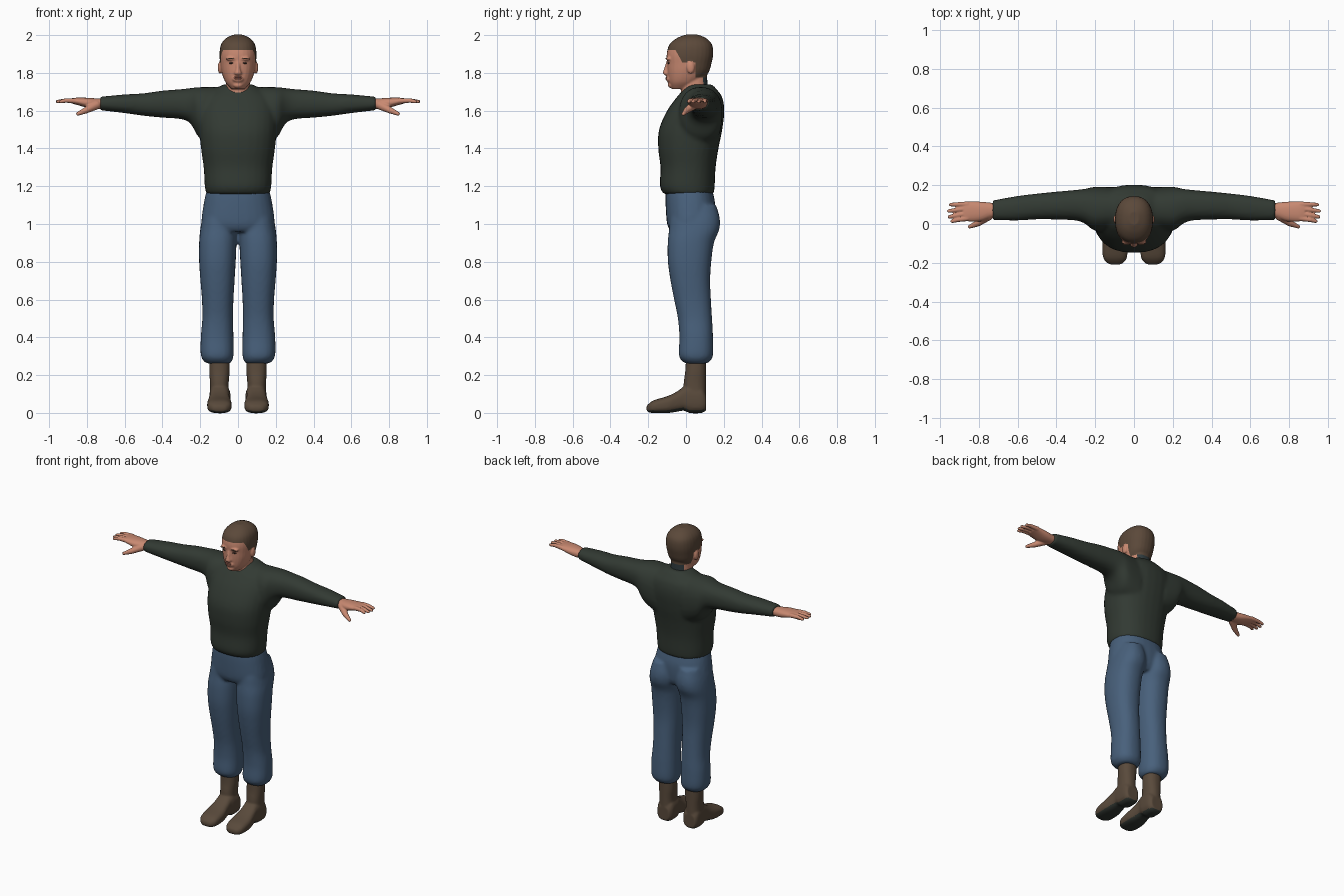
import bpy, bmesh, math
from mathutils import Vector, Matrix

default = bpy.data.objects.get("Cube")
if default:
    bpy.data.objects.remove(default, do_unlink=True)


def material(name, *rgb):
    mat = bpy.data.materials.new(name)
    mat.use_nodes = True
    color = (*rgb, 1)
    mat.diffuse_color = color
    shader = next(n for n in mat.node_tree.nodes if n.type == 'BSDF_PRINCIPLED')
    shader.inputs["Base Color"].default_value = color
    shader.inputs["Roughness"].default_value = 0.8
    return mat


skin = material("skin", .58, .25, .165)
lip = material("lip", .40, .14, .10)
dark = material("eye_dark", .06, .035, .028)
hair = material("hair_brown", .105, .066, .042)
slate = material("nape_slate", .03, .045, .05)
wool = material("sweater_green", .032, .042, .033)
denim = material("denim_blue", .065, .118, .20)
leather = material("boot_brown", .10, .068, .044)
rubber = material("sole_dark", .03, .036, .03)


def dense(rings, steps=4):
    """Smoothly interpolate between cross-sections."""
    last = len(rings) - 1
    for i in range(last):
        quad = [rings[min(max(i + k, 0), last)] for k in (-1, 0, 1, 2)]
        for k in range(steps):
            u = k / steps
            yield [b + .5 * u * (c - a + u * (2*a - 5*b + 4*c - d + u * (3*(b - c) + d - a)))
                   for a, b, c, d in zip(*quad)]
    yield rings[-1]


def loft(bm, axis, rings, side=1, power=2.3, count=28):
    """Rings are (position, low, high, low, high), or (position, half width, low, high)."""
    if len(rings[0]) == 4:
        rings = [(t, -w, w, lo, hi) for t, w, lo, hi in rings]
    loops = []
    for t, a0, a1, b0, b1 in dense(rings):
        loop = []
        for k in range(count):
            angle = math.tau * k / count
            c, s = math.cos(angle), math.sin(angle)
            a = (a0 + a1) / 2 + (a1 - a0) / 2 * math.copysign(abs(c) ** (2 / power), c)
            b = (b0 + b1) / 2 + (b1 - b0) / 2 * math.copysign(abs(s) ** (2 / power), s)
            x, y, z = {'x': (t, a, b), 'y': (a, t, b), 'z': (a, b, t)}[axis]
            loop.append(bm.verts.new((x * side, y, z)))
        loops.append(loop)
    for low, high in zip(loops, loops[1:]):
        for k in range(count):
            j = (k + 1) % count
            bm.faces.new((low[k], low[j], high[j], high[k]))
    bm.faces.new(loops[0])
    bm.faces.new(loops[-1])


def ball(bm, center, size):
    matrix = Matrix.Translation(center) @ Matrix.Diagonal((*size, 1))
    bmesh.ops.create_uvsphere(bm, u_segments=16, v_segments=10, radius=1, matrix=matrix)


def limb(bm, points, r0, r1, side):
    """Tapered row of overlapping balls along a path."""
    points = [Vector((x * side, y, z)) for x, y, z in points]
    steps = 12
    total = steps * (len(points) - 1)
    for i, (p, q) in enumerate(zip(points, points[1:])):
        for k in range(steps + 1):
            r = r0 + (r1 - r0) * (i * steps + k) / total
            ball(bm, p.lerp(q, k / steps), (r, r, r))


def finish(name, bm, mats, voxel=0, smooth=4):
    """Make an object; with a voxel size its pieces are fused and softened."""
    bmesh.ops.recalc_face_normals(bm, faces=bm.faces)
    mesh = bpy.data.meshes.new(name)
    bm.to_mesh(mesh)
    bm.free()
    obj = bpy.data.objects.new(name, mesh)
    bpy.context.collection.objects.link(obj)
    if voxel:
        fuse = obj.modifiers.new("fuse", 'REMESH')
        fuse.mode = 'VOXEL'
        fuse.voxel_size = voxel
        soften = obj.modifiers.new("soften", 'SMOOTH')
        soften.iterations = smooth
        bpy.context.view_layer.update()
        graph = bpy.context.evaluated_depsgraph_get()
        obj.data = bpy.data.meshes.new_from_object(obj.evaluated_get(graph))
        obj.modifiers.clear()
    obj.data.materials.clear()
    for mat in mats:
        obj.data.materials.append(mat)
    for face in obj.data.polygons:
        face.use_smooth = True
        face.material_index = 0
    return obj


# Sweater: body and both sleeves fused together
bm = bmesh.new()
loft(bm, 'z', [(1.158, .168, -.118, .147), (1.2, .176, -.138, .152), (1.3, .182, -.135, .157),
               (1.4, .196, -.147, .172), (1.5, .205, -.143, .192), (1.6, .205, -.1, .203),
               (1.67, .185, -.05, .192), (1.71, .13, -.015, .165), (1.738, .078, .01, .14)])
for side in (1, -1):
    loft(bm, 'x', [(.1, -.03, .19, 1.4, 1.725), (.2, -.035, .192, 1.45, 1.725),
                   (.25, 0, .182, 1.53, 1.72), (.3, .018, .176, 1.555, 1.714),
                   (.4, .023, .167, 1.563, 1.706), (.5, .024, .157, 1.573, 1.692),
                   (.6, .018, .145, 1.587, 1.686), (.73, .02, .122, 1.602, 1.674)], side)
finish("sweater", bm, [wool], .011, 5)

# Jeans: hips and both legs fused together
bm = bmesh.new()
loft(bm, 'z', [(.96, .16, -.08, .13), (1, .193, -.1, .15), (1.1, .183, -.108, .155),
               (1.17, .168, -.108, .142), (1.2, .155, -.1, .135)])
for side in (1, -1):
    loft(bm, 'z', [(.262, .04, .168, -.005, .115), (.3, .024, .196, -.037, .142),
                   (.4, .024, .197, -.035, .143), (.5, .026, .189, -.043, .138),
                   (.6, .024, .191, -.063, .132), (.7, .018, .199, -.082, .128),
                   (.8, .012, .206, -.096, .134), (.9, .007, .206, -.097, .148),
                   (.97, .003, .2, -.09, .176), (1.03, .005, .19, -.085, .179),
                   (1.1, .02, .17, -.07, .16)], side)
finish("jeans", bm, [denim], .01, 4)

for side, label in ((1, "left"), (-1, "right")):
    # Boot: shaft and foot, with a darker underside
    bm = bmesh.new()
    loft(bm, 'z', [(.03, .045, .15, 0, .106), (.14, .05, .148, -.013, .106),
                   (.22, .044, .152, -.004, .106), (.3, .044, .152, 0, .106)], side)
    loft(bm, 'y', [(.106, .055, .14, .012, .1), (.08, .04, .152, -.001, .14),
                   (.02, .04, .152, -.001, .15), (-.01, .045, .15, .012, .14),
                   (-.05, .042, .155, .006, .112), (-.1, .034, .163, -.001, .088),
                   (-.17, .036, .16, -.001, .067), (-.2, .055, .14, .004, .046),
                   (-.209, .075, .12, .012, .034)], side, 2.8)
    boot = finish(label + "_boot", bm, [leather, rubber], .007, 3)
    for face in boot.data.polygons:
        if face.normal.z < -.6 and face.center.z < .03:
            face.material_index = 1

    # Hand: palm, four spread fingers and a lowered thumb
    bm = bmesh.new()
    loft(bm, 'x', [(.69, .04, .106, 1.612, 1.662), (.74, .03, .11, 1.608, 1.664),
                   (.79, .014, .115, 1.613, 1.668), (.85, .013, .116, 1.63, 1.669),
                   (.88, .019, .113, 1.638, 1.666)], side)
    for base, reach, tip in ((.029, .938, .014), (.054, .953, .037),
                             (.079, .956, .067), (.102, .946, .1)):
        limb(bm, [(.86, base, 1.652), (.91, (base + tip) / 2, 1.654), (reach, tip, 1.648)],
             .0145, .0095, side)
    limb(bm, [(.75, .042, 1.63), (.805, .004, 1.602), (.848, -.014, 1.583)], .024, .01, side)
    finish(label + "_hand", bm, [skin], .0045, 2)

# Head: skull, jaw, neck, nose, brow, chin and ears fused together
bm = bmesh.new()
loft(bm, 'z', [(1.715, .035, -.075, .02), (1.75, .066, -.09, .07), (1.8, .086, -.098, .118),
               (1.85, .094, -.1, .135), (1.9, .098, -.102, .144), (1.95, .09, -.088, .138),
               (1.983, .064, -.05, .108), (2.002, .025, -.005, .065)])
loft(bm, 'z', [(1.65, .075, -.035, .125), (1.71, .066, -.025, .115), (1.8, .06, -.01, .112)])
loft(bm, 'z', [(1.785, .012, -.106, -.08), (1.797, .02, -.122, -.08),
               (1.82, .013, -.117, -.08), (1.865, .009, -.102, -.08)], count=12)
ball(bm, (0, -.078, 1.735), (.026, .018, .016))
ball(bm, (0, -.092, 1.768), (.03, .014, .018))
for side in (1, -1):
    ball(bm, (side * .036, -.092, 1.875), (.03, .015, .01))
    ball(bm, (side * .096, .025, 1.828), (.011, .021, .033))
head = finish("head", bm, [skin, hair, slate], .0055, 2)


# Hairline: cut the head along straight lines, then colour what lies inside
def is_hair(p):
    temple = p.y > -.055 + (1.92 - p.z) * .55 and p.z > 1.855
    return p.z > 1.92 or temple or (p.y > .05 and p.z > 1.775)


bm = bmesh.new()
bm.from_mesh(head.data)
for point, normal in (((0, 0, 1.92), (0, 0, 1)), ((0, 0, 1.855), (0, 0, 1)),
                      ((0, 0, 1.775), (0, 0, 1)), ((0, 0, 1.738), (0, 0, 1)),
                      ((0, .05, 0), (0, 1, 0)), ((0, -.055, 1.92), (0, 1, .55)),
                      ((.05, 0, 0), (1, 0, 0)), ((-.05, 0, 0), (1, 0, 0))):
    bmesh.ops.bisect_plane(bm, geom=bm.verts[:] + bm.edges[:] + bm.faces[:],
                           plane_co=point, plane_no=normal)
for face in bm.faces:
    p = face.calc_center_median()
    on_ear = abs(p.x) > .0955 and abs(p.y - .025) < .025 and p.z < 1.862
    on_nape = p.y > .05 and abs(p.x) < .05 and 1.738 < p.z < 1.775
    face.material_index = 2 if on_nape else int(is_hair(p) and not on_ear)
bm.to_mesh(head.data)
bm.free()


# Painted face details: thin ovals resting on the skin
def detail(name, x, z, width, height, mat, tilt=0):
    hit, spot, normal, index = head.ray_cast(Vector((x, -1, z)), Vector((0, 1, 0)))
    bm = bmesh.new()
    ball(bm, (0, 0, 0), (width, .004, height))
    turn = normal.to_track_quat('-Y', 'Z').to_matrix().to_4x4() if hit else Matrix()
    place = Matrix.Translation(spot) @ turn @ Matrix.Rotation(tilt, 4, 'Y')
    bmesh.ops.transform(bm, matrix=place, verts=bm.verts)
    finish(name, bm, [mat])


for side, label in ((1, "left"), (-1, "right")):
    detail(label + "_eye", side * .038, 1.852, .012, .0045, dark)
    detail(label + "_eyebrow", side * .04, 1.876, .018, .003, hair, side * .1)
detail("upper_lip", 0, 1.777, .024, .004, lip)
detail("lower_lip", 0, 1.769, .02, .004, lip)
